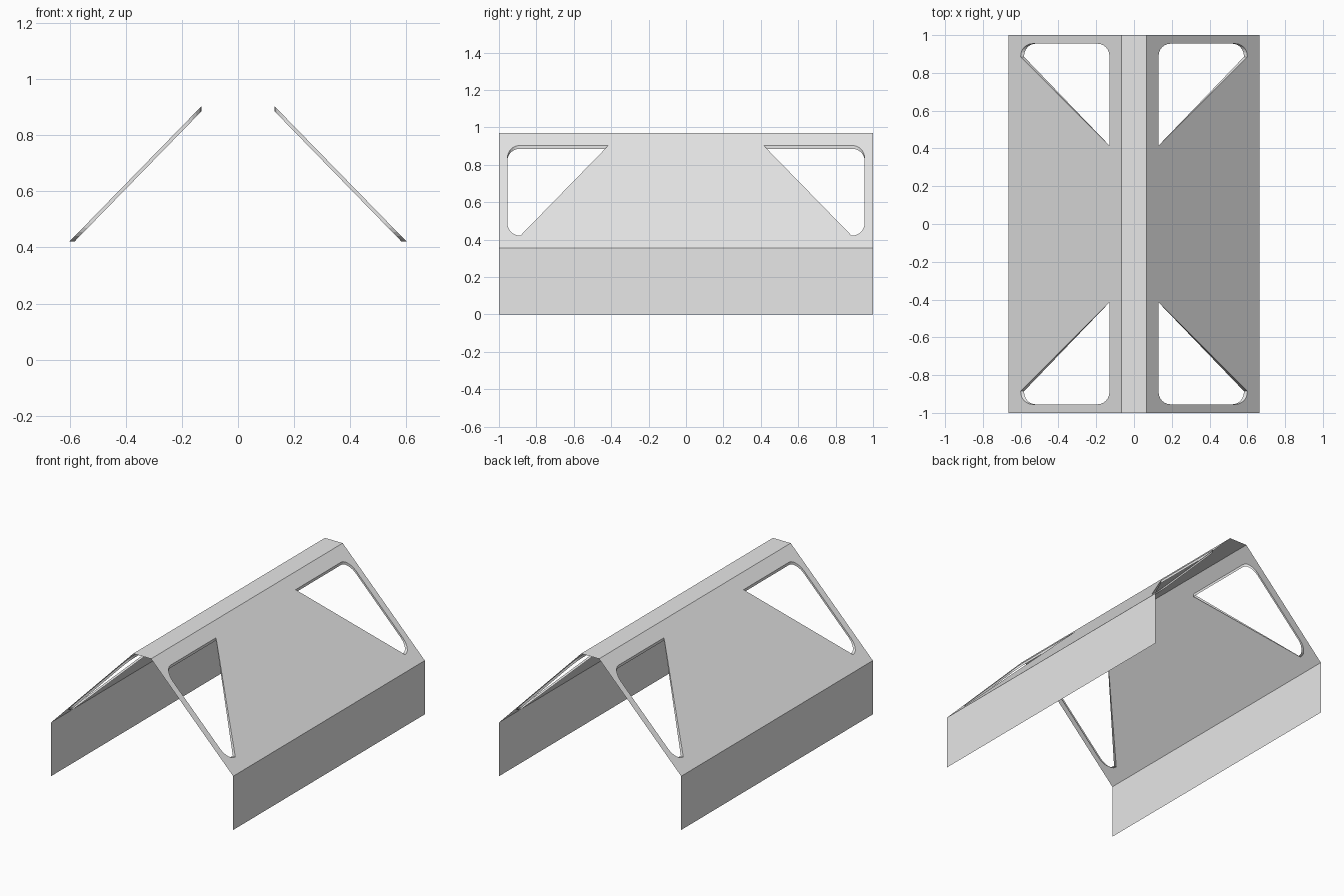
import bpy, bmesh, math
from mathutils import Vector

if "Cube" in bpy.data.objects:
    bpy.data.objects.remove(bpy.data.objects["Cube"])

grey = bpy.data.materials.new("light_grey")
grey.diffuse_color = (0.8, 0.8, 0.8, 1)
grey.use_nodes = True
grey.node_tree.nodes["Principled BSDF"].inputs["Base Color"].default_value = grey.diffuse_color

EAVE, RIDGE = (0.665, 0.355), (0.065, 0.97)   # (x, z) fold lines
SLOPE = (RIDGE[1] - EAVE[1]) / (EAVE[0] - RIDGE[0])


def finish(name, bm):
    mesh = bpy.data.meshes.new(name)
    bm.to_mesh(mesh)
    bm.free()
    mesh.materials.append(grey)
    ob = bpy.data.objects.new(name, mesh)
    bpy.context.collection.objects.link(ob)
    return ob


def sheet(name, a, b):
    # flat strip between two (x, z) points, full length in y
    bm = bmesh.new()
    pts = [(a[0], -1, a[1]), (b[0], -1, b[1]), (b[0], 1, b[1]), (a[0], 1, a[1])]
    bm.faces.new([bm.verts.new(p) for p in pts])
    return finish(name, bm)


def on_slope(x, y, side):
    return Vector((side * x, y, EAVE[1] + (EAVE[0] - x) * SLOPE))


def window_outline():
    # (x, y) outline: rounded outer corners, sharp diagonal towards the middle
    x0, x1, y1, r = 0.13, 0.6, 0.955, 0.065
    pts = [(x0, 0.415)]
    for cx, start in ((x0 + r, 180), (x1 - r, 90)):
        for i in range(7):
            a = math.radians(start - 15 * i)
            pts.append((cx + r * math.cos(a), y1 - r + r * math.sin(a)))
    pts.append((x1, 0.885))
    return pts


def slope_panel(name, side):
    bm = bmesh.new()
    loops = [[(EAVE[0], -1), (EAVE[0], 1), (RIDGE[0], 1), (RIDGE[0], -1)]]
    loops += [[(x, end * y) for x, y in window_outline()] for end in (-1, 1)]
    edges = []
    for loop in loops:
        vs = [bm.verts.new(on_slope(x, y, side)) for x, y in loop]
        edges += [bm.edges.new((vs[i], vs[i - 1])) for i in range(len(vs))]
    normal = Vector((side * SLOPE, 0, 1)).normalized()
    bmesh.ops.triangle_fill(bm, use_beauty=True, use_dissolve=False,
                            edges=edges, normal=normal)
    bm.normal_update()
    flip = [f for f in bm.faces if f.normal.z < 0]
    bmesh.ops.reverse_faces(bm, faces=flip)
    finish(name, bm)


def window_rim(name, side, end):
    # short lip turned inward; its ends run vertical (top) and level (bottom)
    bm = bmesh.new()
    outer, inner = [], []
    for x, y in window_outline():
        t = (x - 0.13) / 0.47
        p = on_slope(x, end * y, side)
        outer.append(bm.verts.new(p))
        inner.append(bm.verts.new(p - Vector((side * 0.018 * t, 0, 0.018 * (1 - t)))))
    for i in range(len(outer)):
        f = bm.faces.new((outer[i - 1], outer[i], inner[i], inner[i - 1]))
        if side * end < 0:
            f.normal_flip()
    finish(name, bm)


sheet("ridge_cap", (-RIDGE[0], RIDGE[1]), RIDGE)
for side, label in ((-1, "left"), (1, "right")):
    bottom, top = (side * EAVE[0], 0), (side * EAVE[0], EAVE[1])
    if side > 0:
        sheet(label + "_wall", top, bottom)
    else:
        sheet(label + "_wall", bottom, top)
    slope_panel(label + "_slope_panel", side)
    for end, place in ((-1, "front"), (1, "back")):
        window_rim(f"{label}_{place}_window_rim", side, end)
